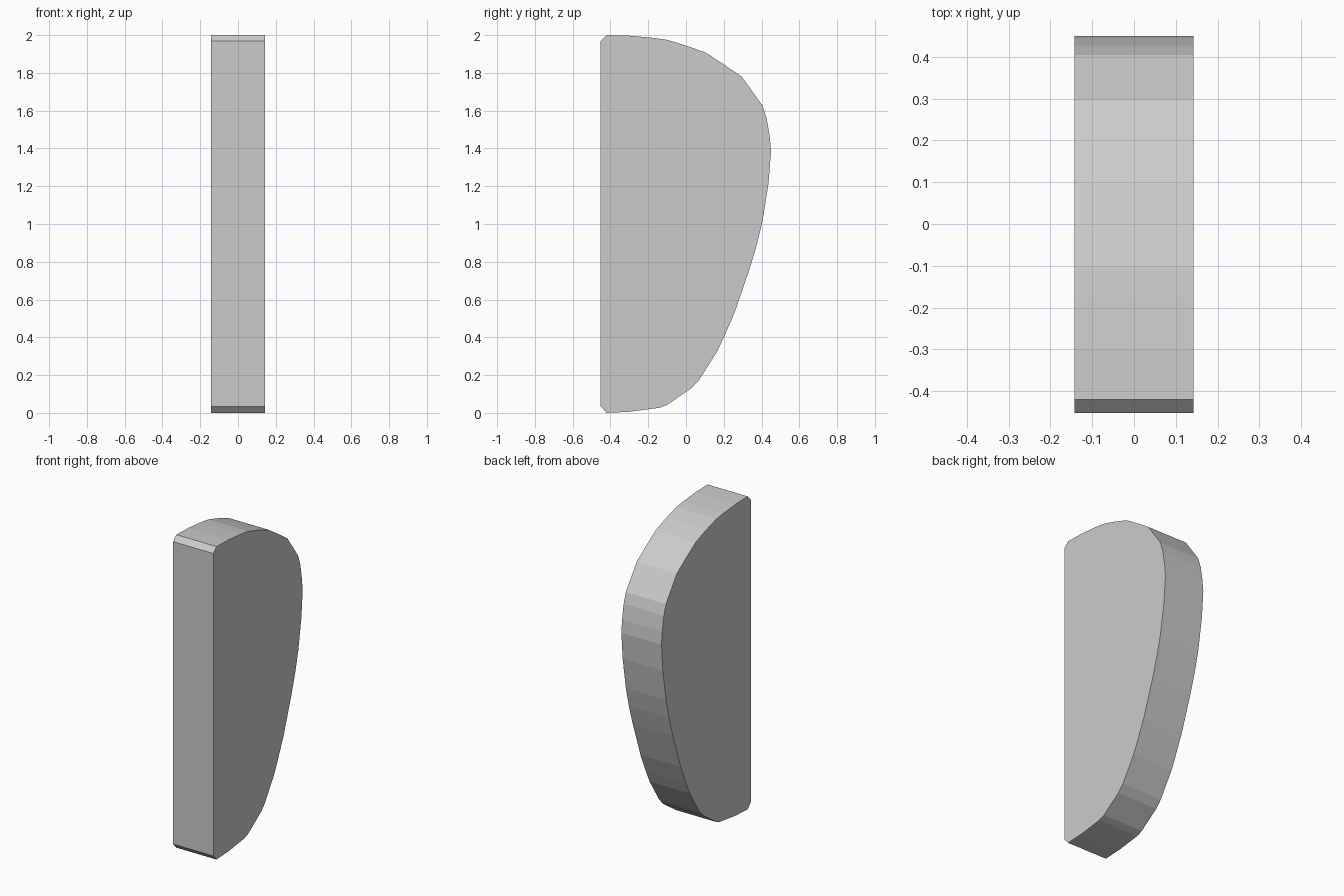
import bpy, bmesh

if "Cube" in bpy.data.objects:
    bpy.data.objects.remove(bpy.data.objects["Cube"])

HALF_WIDTH = 0.142

# Side outline (y, z): chamfered straight front, teardrop-like curved back
OUTLINE = [
    (-0.452, 0.035), (-0.42, 0.0), (-0.30, 0.006), (-0.14, 0.027), (-0.10, 0.042),
    (0.03, 0.132), (0.07, 0.175), (0.165, 0.325), (0.20, 0.40), (0.257, 0.53),
    (0.336, 0.76), (0.375, 0.89), (0.405, 1.015), (0.437, 1.215), (0.45, 1.385),
    (0.443, 1.465), (0.427, 1.56), (0.405, 1.627), (0.295, 1.78), (0.20, 1.845),
    (0.105, 1.907), (0.0, 1.945), (-0.10, 1.975), (-0.17, 1.985), (-0.30, 1.997),
    (-0.42, 2.0), (-0.452, 1.968),
]

# Extrude the outline across the width
bm = bmesh.new()
side = bm.faces.new([bm.verts.new((-HALF_WIDTH, y, z)) for y, z in OUTLINE])
ext = bmesh.ops.extrude_face_region(bm, geom=[side], use_keep_orig=True)
new_verts = [g for g in ext["geom"] if isinstance(g, bmesh.types.BMVert)]
bmesh.ops.translate(bm, verts=new_verts, vec=(2 * HALF_WIDTH, 0, 0))
bmesh.ops.recalc_face_normals(bm, faces=bm.faces)

mesh = bpy.data.meshes.new("curved_panel")
bm.to_mesh(mesh)
bm.free()
panel = bpy.data.objects.new("curved_panel", mesh)
bpy.context.collection.objects.link(panel)
